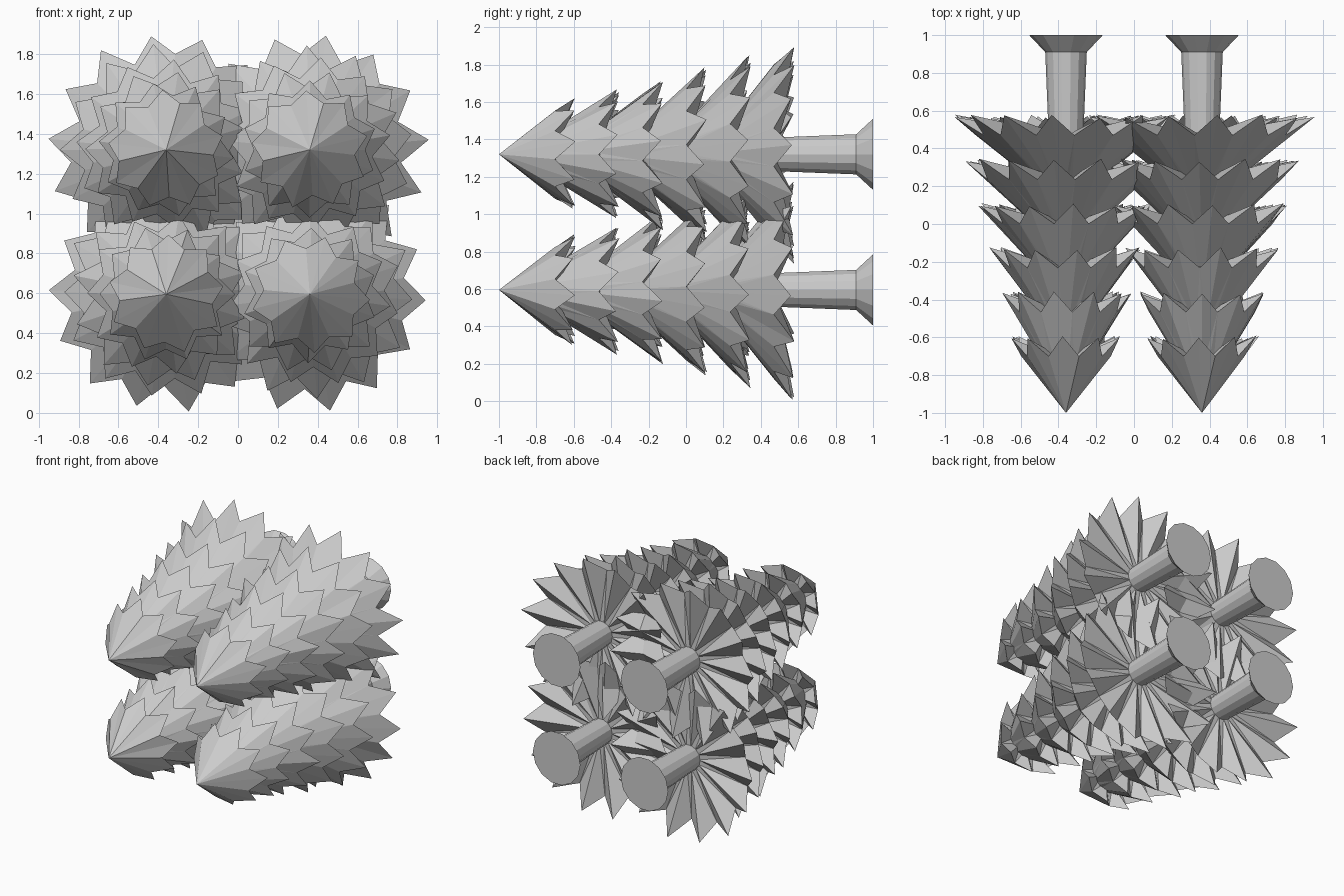
import bpy, bmesh, math, random

random.seed(4)
cube = bpy.data.objects.get("Cube")
if cube:
    bpy.data.objects.remove(cube, do_unlink=True)

grey = bpy.data.materials.new("plain grey")
grey.use_nodes = True
grey.diffuse_color = (0.6, 0.6, 0.6, 1)
grey.node_tree.nodes["Principled BSDF"].inputs["Base Color"].default_value = (0.6, 0.6, 0.6, 1)


def ring(bm, points):
    """Vertices from (angle, radius, y) around the y axis."""
    return [bm.verts.new((r * math.cos(a), y, r * math.sin(a))) for a, r, y in points]


def bridge(bm, a, b):
    n = len(a)
    for i in range(n):
        j = (i + 1) % n
        bm.faces.new((a[i], a[j], b[j], b[i]))


def finish(bm, name, location):
    bmesh.ops.triangulate(bm, faces=[f for f in bm.faces if len(f.verts) == 4])
    bmesh.ops.recalc_face_normals(bm, faces=bm.faces[:])
    mesh = bpy.data.meshes.new(name)
    bm.to_mesh(mesh)
    bm.free()
    mesh.materials.append(grey)
    obj = bpy.data.objects.new(name, mesh)
    obj.location = location
    bpy.context.collection.objects.link(obj)


def branch_tier(name, location, teeth, start, tip_y, radius, phase):
    """Star-rimmed cone with a pleated hollow underside."""
    bm = bmesh.new()
    count = 2 * teeth
    angles = [phase + math.pi * i / teeth for i in range(count)]
    inner_r, inner_y = start
    rim = []
    for i, a in enumerate(angles):
        if i % 2:
            rim.append((a, radius * random.uniform(0.77, 0.83), tip_y - 0.1))
        else:
            rim.append((a, radius * random.uniform(0.98, 1.03), tip_y + random.uniform(-0.01, 0.01)))
    edge = ring(bm, rim)
    if inner_r:
        neck = ring(bm, [(a, inner_r, inner_y) for a in angles])
        bridge(bm, neck, edge)
    else:
        apex = bm.verts.new((0, inner_y, 0))
        for i in range(count):
            bm.faces.new((apex, edge[i], edge[(i + 1) % count]))
    under = ring(bm, [(a, 0.08, tip_y - 0.09) for a in angles])
    bridge(bm, edge, under)
    finish(bm, name, location)


def trunk(name, location):
    """Tapered stem with a flared foot."""
    bm = bmesh.new()
    sides = 14
    profile = [(0.085, 0.3), (0.11, 0.91), (0.195, 1.0)]
    rings = [ring(bm, [(math.tau * i / sides, r, y) for i in range(sides)]) for r, y in profile]
    for a, b in zip(rings, rings[1:]):
        bridge(bm, a, b)
    bm.faces.new(rings[0])
    bm.faces.new(rings[-1])
    finish(bm, name, location)


# Four trees lying with their tips to the front: x, z, angle of the last tier
trees = {
    "upper_right": (-0.36, 1.32, 20.4),
    "upper_left": (0.36, 1.32, 4.8),
    "lower_right": (-0.36, 0.595, 23.7),
    "lower_left": (0.36, 0.595, 22.7),
}
radii = [0.295, 0.34, 0.40, 0.46, 0.52, 0.585]

for label, (x, z, turn) in trees.items():
    place = (x, 0, z)
    trunk(label + "_trunk", place)
    for k, radius in enumerate(radii):
        tip_y = -0.6 + 0.234 * k
        start = (0.1, tip_y - 0.4) if k else (0, -1)
        phase = math.radians(turn) if k == 5 else random.uniform(0, 1)
        branch_tier(f"{label}_tier_{k + 1}", place, 9 + k, start, tip_y, radius, phase)
